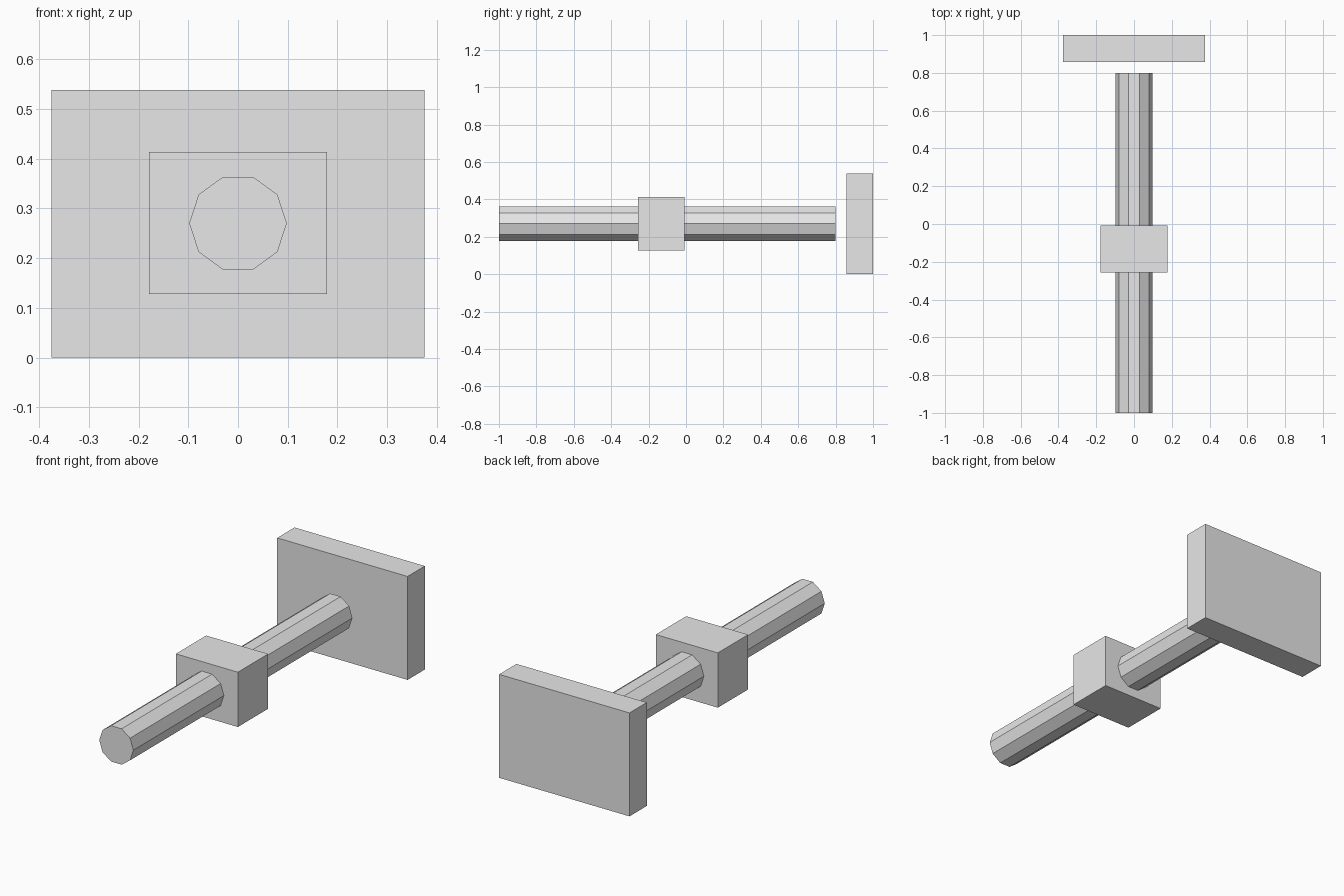
import bpy, bmesh, math
from mathutils import Matrix, Vector

if "Cube" in bpy.data.objects:
    bpy.data.objects.remove(bpy.data.objects["Cube"])

grey = bpy.data.materials.new("light_grey")
grey.diffuse_color = (0.8, 0.8, 0.8, 1.0)
grey.use_nodes = True
grey.node_tree.nodes["Principled BSDF"].inputs["Base Color"].default_value = grey.diffuse_color

AXIS_Z = 0.27  # height of the shaft's centre line


def finish(name, bm):
    mesh = bpy.data.meshes.new(name)
    bm.to_mesh(mesh)
    bm.free()
    mesh.materials.append(grey)
    obj = bpy.data.objects.new(name, mesh)
    bpy.context.collection.objects.link(obj)
    return obj


def box(name, width, y0, y1, z0, z1):
    bm = bmesh.new()
    centre = Vector((0, (y0 + y1) / 2, (z0 + z1) / 2))
    size = Matrix.Diagonal((width, y1 - y0, z1 - z0, 1))
    bmesh.ops.create_cube(bm, size=1, matrix=Matrix.Translation(centre) @ size)
    return finish(name, bm)


def rod(name, radius, y0, y1, sides=10):
    bm = bmesh.new()
    # lay the cylinder along y with a corner pointing to each side
    turn = Matrix.Rotation(math.pi / 2, 4, 'X') @ Matrix.Rotation(math.pi / 2, 4, 'Z')
    place = Matrix.Translation((0, (y0 + y1) / 2, AXIS_Z))
    bmesh.ops.create_cone(bm, cap_ends=True, segments=sides, radius1=radius,
                          radius2=radius, depth=y1 - y0, matrix=place @ turn)
    return finish(name, bm)


# ten-sided shaft, sliding block around it, and the separate end plate
rod("shaft", 0.098, -1.0, 0.80)
box("block", 0.357, -0.256, -0.007, 0.128, 0.413)
box("end_plate", 0.75, 0.858, 1.0, 0.0, 0.538)
